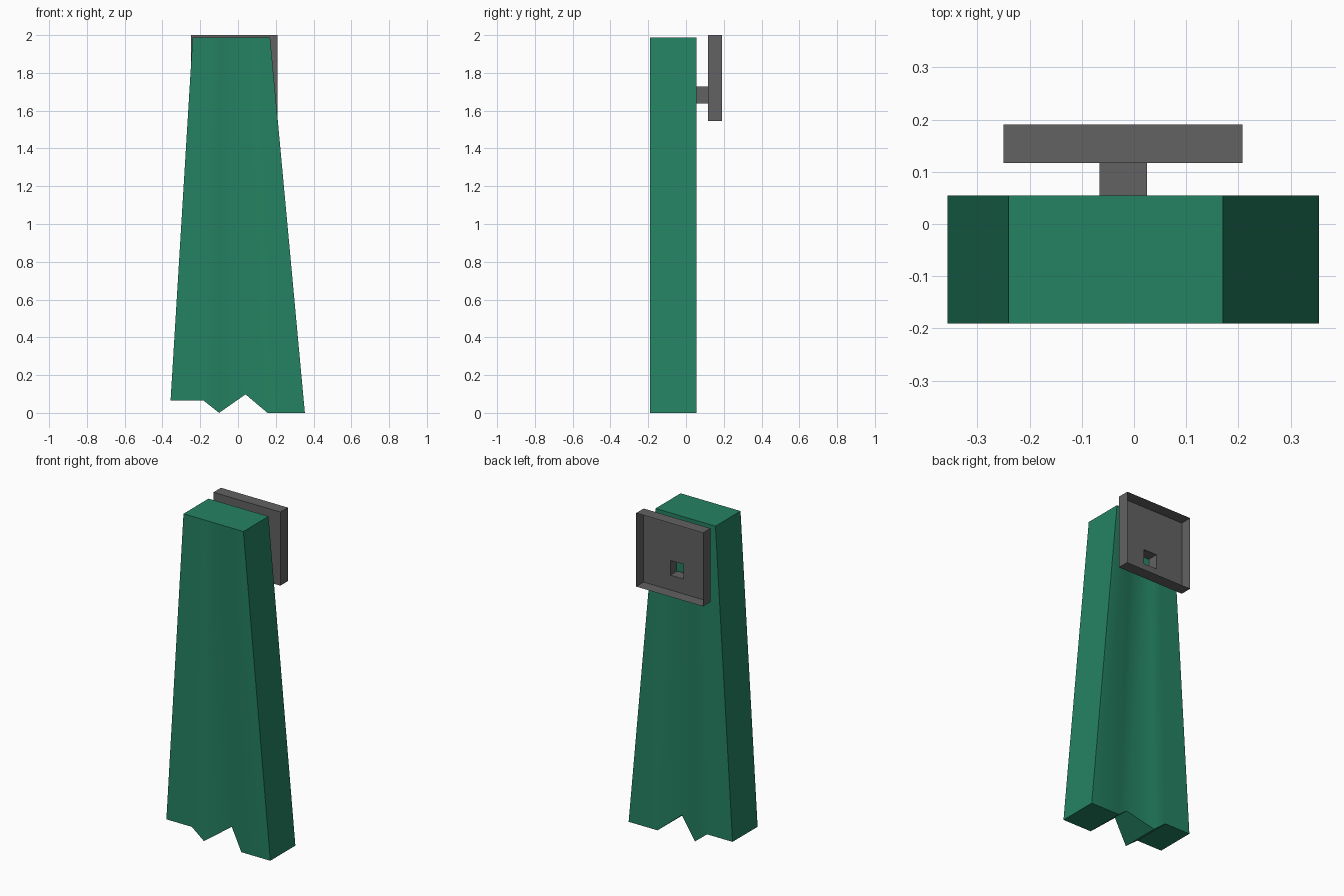
import bpy, bmesh

if "Cube" in bpy.data.objects:
    bpy.data.objects.remove(bpy.data.objects["Cube"])


def material(name, rgb):
    m = bpy.data.materials.new(name)
    m.diffuse_color = (*rgb, 1)
    m.use_nodes = True
    m.node_tree.nodes["Principled BSDF"].inputs["Base Color"].default_value = m.diffuse_color
    return m


def make_object(name, bm, mat):
    mesh = bpy.data.meshes.new(name)
    bm.to_mesh(mesh)
    bm.free()
    mesh.materials.append(mat)
    ob = bpy.data.objects.new(name, mesh)
    bpy.context.collection.objects.link(ob)
    return ob


green = material("cloth_green", (0.018, 0.223, 0.122))
grey = material("bracket_grey", (0.122, 0.122, 0.122))

# Hanging cloth: ragged hem (x, z, fold depth), flaring down from a straight top
FRONT, BACK, TOP = -0.19, 0.055, 1.987
hem = [(-0.357, 0.066, 0), (-0.183, 0.066, 0), (-0.10, 0.0, 0),
       (0.04, 0.098, 0.072), (0.156, 0.0, 0), (0.354, 0.0, 0)]
bm = bmesh.new()
rows = {"front_low": [], "front_top": [], "back_low": [], "back_top": []}
for x, z, d in hem:
    t = (x - hem[0][0]) / (hem[-1][0] - hem[0][0])
    top_x = -0.24 + 0.41 * t
    rows["front_low"].append(bm.verts.new((x, FRONT + d, z)))
    rows["back_low"].append(bm.verts.new((x, BACK - d, z)))
    rows["front_top"].append(bm.verts.new((top_x, FRONT, TOP)))
    rows["back_top"].append(bm.verts.new((top_x, BACK, TOP)))
ring = [rows[k] for k in ("front_low", "front_top", "back_top", "back_low")]
for i in range(len(hem) - 1):
    for j in range(4):
        a, b = ring[j], ring[(j + 1) % 4]
        f = bm.faces.new((a[i], a[i + 1], b[i + 1], b[i]))
        f.smooth = j in (0, 2)          # soft folds on front and back only
for i in (0, -1):
    bm.faces.new([r[i] for r in ring])  # slanted sides
bmesh.ops.recalc_face_normals(bm, faces=bm.faces)
make_object("hanging_cloth", bm, green)


# Wall bracket: thin open-backed tray whose floor opens into a square stem
def loop(bm, x0, x1, z0, z1, y):
    return [bm.verts.new((x, y, z)) for x, z in
            ((x0, z0), (x1, z0), (x1, z1), (x0, z1))]


plate = (-0.25, 0.208, 1.545, 2.0)
stem = (-0.066, 0.025, 1.637, 1.728)
bm = bmesh.new()
loops = [loop(bm, *plate, 0.19), loop(bm, *plate, 0.117),
         loop(bm, *stem, 0.117), loop(bm, *stem, 0.05)]
for a, b in zip(loops, loops[1:]):
    for i in range(4):
        j = (i + 1) % 4
        bm.faces.new((a[i], a[j], b[j], b[i]))
bmesh.ops.recalc_face_normals(bm, faces=bm.faces)
# Outward means the tray floor faces the cloth
floor = [f for f in bm.faces if abs(f.normal.y) > 0.9]
if floor[0].normal.y > 0:
    bmesh.ops.reverse_faces(bm, faces=bm.faces)
make_object("wall_bracket", bm, grey)
